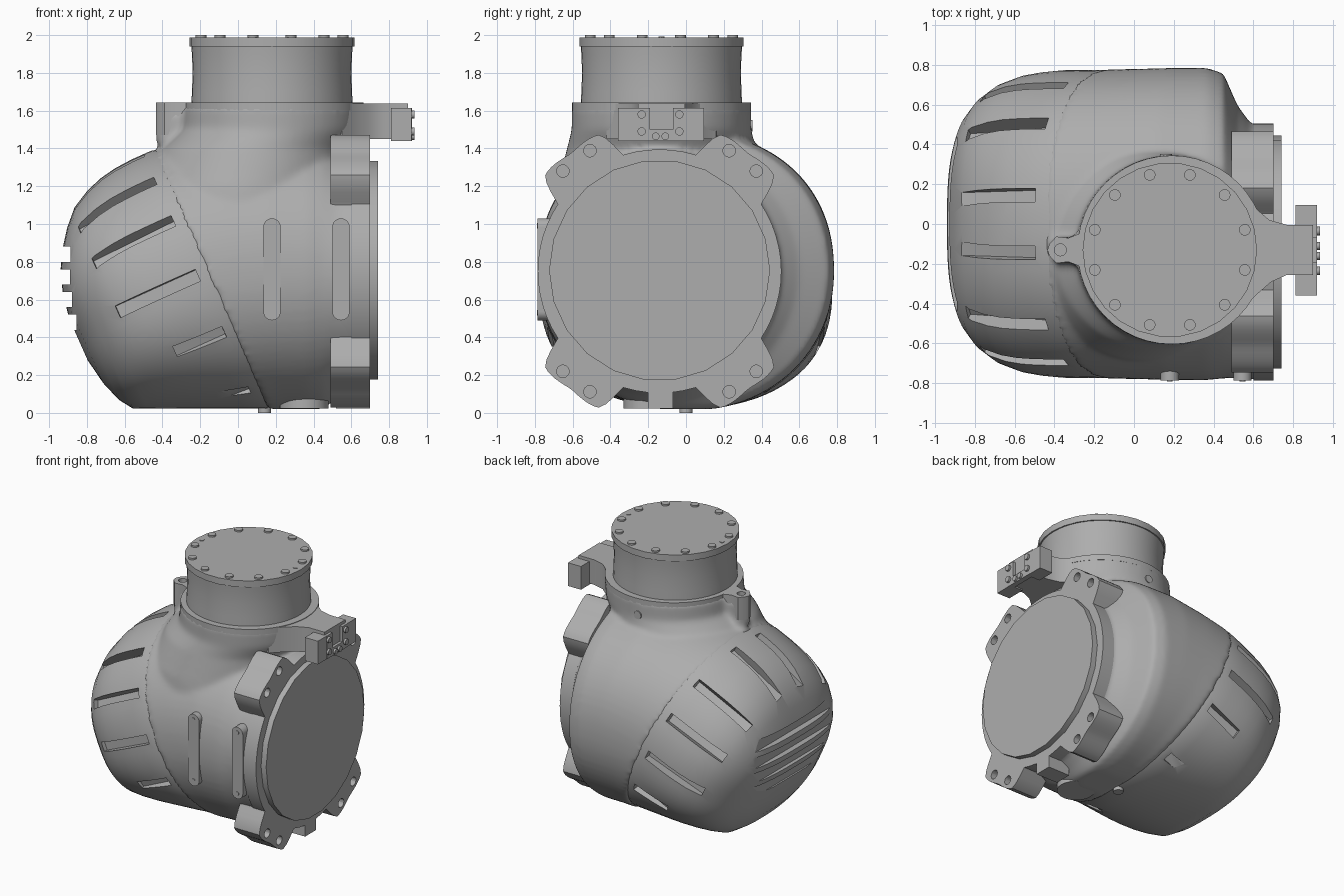
import bpy, bmesh
from math import sin, cos, pi, radians, copysign
from mathutils import Matrix, Vector

cube = bpy.data.objects.get("Cube")
if cube:
    bpy.data.objects.remove(cube, do_unlink=True)

grey = bpy.data.materials.new("cast_grey")
grey.use_nodes = True
COLOUR = (0.42, 0.42, 0.42, 1)
grey.diffuse_color = COLOUR
grey.node_tree.nodes["Principled BSDF"].inputs["Base Color"].default_value = COLOUR

UP = Matrix.Identity(4)
SIDE = Matrix(((0, 0, 1, 0), (1, 0, 0, 0), (0, 1, 0, 0), (0, 0, 0, 1)))  # local z to world x
FRONT = Matrix.Rotation(pi / 2, 4, 'X')                                  # local z to world -y
FLOOR = 0.02

# Tilted frame of the rear dome: x up the seam, y sideways, z out along the dome
D = Vector((-0.914, 0, -0.407)).normalized()
U = Vector((D.z, 0, -D.x))
DOME = Matrix.Translation((-0.145, 0, 0.7)) @ Matrix((U, (0, 1, 0), D)).transposed().to_4x4()


def make(name, bm, smooth=30):
    bmesh.ops.recalc_face_normals(bm, faces=bm.faces[:])
    mesh = bpy.data.meshes.new(name)
    bm.to_mesh(mesh)
    bm.free()
    mesh.materials.append(grey)
    ob = bpy.data.objects.new(name, mesh)
    bpy.context.collection.objects.link(ob)
    if smooth:
        soften(ob, smooth)
    return ob


def soften(ob, angle):
    bpy.ops.object.select_all(action='DESELECT')
    ob.select_set(True)
    bpy.context.view_layer.objects.active = ob
    bpy.ops.object.shade_smooth_by_angle(angle=radians(angle))


def bake(ob, angle):
    graph = bpy.context.evaluated_depsgraph_get()
    mesh = bpy.data.meshes.new_from_object(ob.evaluated_get(graph))
    ob.modifiers.clear()
    ob.data = mesh
    mesh.materials.clear()
    mesh.materials.append(grey)
    soften(ob, angle)


def cut(ob, bm, angle=30):
    tool = make("cutter", bm, 0)
    tool.hide_render = True
    mod = ob.modifiers.new("cut", 'BOOLEAN')
    mod.operation, mod.solver, mod.object = 'DIFFERENCE', 'EXACT', tool
    bake(ob, angle)
    bpy.data.objects.remove(tool, do_unlink=True)


def loft(bm, rings):
    rows = [[bm.verts.new(p) for p in ring] for ring in rings]
    n = len(rows[0])
    for a, b in zip(rows, rows[1:]):
        for i in range(n):
            j = (i + 1) % n
            bm.faces.new((a[i], a[j], b[j], b[i]))
    bm.faces.new(rows[0])
    bm.faces.new(rows[-1])


def section(top, low, wide, n, steps=80):
    """Rounded section (height, width), squarer above than below."""
    pts = []
    for i in range(steps):
        c, d = cos(2 * pi * (i + .5) / steps), sin(2 * pi * (i + .5) / steps)
        e = 2 / n if c > 0 else 2 / (1 + n / 2)
        pts.append((copysign((top if c > 0 else low) * abs(c) ** e, c), copysign(wide * abs(d) ** e, d)))
    return pts


def flatten_base(bm):
    geom = bm.verts[:] + bm.edges[:] + bm.faces[:]
    bmesh.ops.bisect_plane(bm, geom=geom, plane_co=(0, 0, FLOOR), plane_no=(0, 0, 1), clear_inner=True)
    bmesh.ops.holes_fill(bm, edges=[e for e in bm.edges if e.is_boundary])


def prism(bm, outline, lo, hi, mat=UP):
    loft(bm, [[mat @ Vector((x, y, h)) for x, y in outline] for h in (lo, hi)])


def circle(x, y, r, n=32):
    return [(x + r * cos(2 * pi * i / n), y + r * sin(2 * pi * i / n)) for i in range(n)]


def rect(x0, x1, y0, y1):
    return [(x0, y0), (x1, y0), (x1, y1), (x0, y1)]


def part(name, outlines, lo, hi, mat=UP):
    bm = bmesh.new()
    for outline in outlines:
        prism(bm, outline, lo, hi, mat)
    return make(name, bm)


def stadium(x, z0, z1, r, n=12):
    top = [(x + r * cos(pi * i / n), z1 - r + r * sin(pi * i / n)) for i in range(n + 1)]
    low = [(x - r * cos(pi * i / n), z0 + r - r * sin(pi * i / n)) for i in range(n + 1)]
    return top + low


# Housing: elbow body, flared neck and ear root fused into one casting
EAR = [(-.2, -.02), (-.33, -.07), (-.39, -.063), (-.425, -.1), (-.435, -.13),
       (-.425, -.16), (-.39, -.197), (-.33, -.19), (-.2, -.24)]
bm = bmesh.new()
rings = []
for x, y, z, tilt, ry, rz, n in [
        (-.145, 0, .701, 24, .776, .757, 2.2), (.02, 0, .73, 17, .779, .75, 2.2),
        (.2, 0, .75, 8, .784, .745, 2.2), (.37, 0, .75, 0, .784, .74, 2.15),
        (.45, -.01, .75, 0, .765, .73, 2.1), (.52, -.09, .75, 0, .685, .675, 2),
        (.59, -.14, .75, 0, .64, .64, 2), (.69, -.14, .75, 0, .64, .64, 2)]:
    t = radians(tilt)
    rings.append([(x - sin(t) * h, y + w, z + cos(t) * h) for h, w in section(rz, rz, ry, n)])
loft(bm, rings)
flatten_base(bm)
loft(bm, [[(px, py, z) for px, py in circle(x, -.13, r, 64)]
          for z, x, r in [(1.63, .19, .475), (1.5, .18, .475), (1.4, .1, .5), (1.2, .04, .55), (.9, .04, .6)]])
prism(bm, EAR, 1.42, 1.6)
housing = make("housing", bm, 0)
mod = housing.modifiers.new("fuse", 'REMESH')
mod.mode, mod.voxel_size = 'VOXEL', 0.018
mod = housing.modifiers.new("blend", 'SMOOTH')
mod.factor, mod.iterations = 0.5, 8
bake(housing, 50)

# Dome: rounded end, squarish above and kept off the floor below
bm = bmesh.new()
rings = []
for s, ru, ry, n in [(-.06, .742, .757, 2.2), (.01, .757, .773, 2.2), (.12, .757, .774, 2.2), (.22, .75, .773, 2.2),
                     (.31, .733, .765, 2.25), (.4, .702, .75, 2.3), (.5, .648, .715, 2.4), (.58, .565, .66, 2.6),
                     (.65, .47, .585, 2.8), (.7, .38, .5, 3), (.74, .265, .38, 3), (.766, .12, .2, 3)]:
    low = min(ru, (DOME.translation.z + D.z * s - FLOOR - .002) / U.z)
    rings.append([DOME @ Vector((h, w, s)) for h, w in section(ru, low, ry, n)])
loft(bm, rings)
dome = make("dome", bm, 50)

# Cooling grooves along the dome, mirrored side to side
bm = bmesh.new()
for angle, length, slope in [(11, .48, -8), (40, .48, -6), (62, .48, -5), (86, .47, -5), (111, .28, 1), (145, .16, -4)]:
    for side in (-1, 1):
        place = (DOME @ Matrix.Rotation(radians(side * angle), 4, 'Z') @ Matrix.Translation((.715, 0, .045))
                 @ Matrix.Rotation(radians(slope), 4, 'Y'))
        prism(bm, rect(0, .2, -.034, .034), 0, length, place)
# Wrapped slots across the end of the dome
END = Matrix(((0, 0, 1, 0), (0, 1, 0, 0), (-1, 0, 0, 0), (0, 0, 0, 1)))
for x, z in [(-.888, .84), (-.89, .72), (-.88, .6), (-.855, .48)]:
    prism(bm, stadium(0, -.5, .5, .04), -.15, 0, Matrix.Translation((x, 0, z)) @ END)
cut(dome, bm, 35)

# Collar rim with its ear
part("collar", [circle(.19, -.13, .474, 48)], 1.6, 1.642)
ear = part("collar_ear", [EAR], 1.47, 1.642)
bm = bmesh.new()
prism(bm, circle(-.37, -.13, .03, 20), 1.6, 1.7)
cut(ear, bm)
part("collar_plug", [circle(.16, 1.52, .03, 16)], -.352, -.3, FRONT)

# Waisted neck and bolted lid
bm = bmesh.new()
loft(bm, [[(x, y, z) for x, y in circle(.18, -.13, r, 48)]
          for z, r in [(1.6, .428), (1.7, .424), (1.8, .42), (1.9, .424), (1.95, .428)]])
make("neck", bm)
part("lid", [circle(.18, -.13, .438, 26)], 1.94, 1.988)
part("lid_bolts", [circle(.18 + .39 * cos(a), -.13 + .39 * sin(a), .029, 14)
                   for a in (radians(15 + 30 * k) for k in range(12))], 1.98, 2.0)
part("lid_pins", [circle(.18 + s * .39, -.13, .016, 10) for s in (-1, 1)], 1.98, 1.992)

# Flange: thin rim plus four deep double-bolt lugs
CY, CZ = -.14, .75
LUGS = (53, 127, 233, 307)


def flange_outline(base):
    pts = []
    for deg in range(0, 360, 2):
        off = min(abs((deg - lug + 180) % 360 - 180) for lug in LUGS)
        t = min(1, max(0, (23 - off) / 11))
        r = base + t * t * (3 - 2 * t) * (.78 - base + .015 * min(off, 8) / 8)
        pts.append((CY + r * cos(radians(deg)), CZ + r * sin(radians(deg))))
    return pts


flange = part("flange_lugs", [flange_outline(.6)], .49, .7, SIDE)
bm = bmesh.new()
for lug in LUGS:
    for d in (lug - 7, lug + 7):
        a = radians(d)
        prism(bm, circle(CY + .737 * cos(a), CZ + .737 * sin(a), .033, 18), .62, .8, SIDE)
cut(flange, bm)
part("flange_rim", [circle(CY, CZ, .645, 64)], .6, .7, SIDE)
part("flange_cover", [circle(CY, CZ + .005, .585, 22)], .69, .742, SIDE)

# Two raised front strips with screws
for n, x in enumerate((.18, .545)):
    part("front_strip_%d" % (n + 1), [stadium(x, .49, 1.03, .046)], .6, .787, FRONT)
    part("strip_screws_%d" % (n + 1), [circle(x, z, .014, 12) for z in (.53, .99)], .78, .79, FRONT)

# Side arm and clamp bar
part("arm", [[(.4, .2), (.55, .16), (.61, .08), (.68, .02), (.77, -.005), (.9, -.005), (.9, -.255),
              (.77, -.255), (.69, -.29), (.61, -.36), (.55, -.42), (.4, -.42)]], 1.45, 1.638)
part("clamp_blocks", [rect(-.36, -.22, 1.44, 1.615), rect(-.04, .095, 1.44, 1.615)], .81, .918, SIDE)
part("clamp_plate", [[(-.255, 1.44), (-.005, 1.44), (-.005, 1.615), (-.07, 1.615), (-.07, 1.5),
                      (-.19, 1.5), (-.19, 1.615), (-.255, 1.615)]], .88, .92, SIDE)
part("clamp_bolts", [circle(y, z, .022, 14) for y in (-.235, -.035) for z in (1.49, 1.58)]
     + [circle(y, 1.465, .02, 14) for y in (-.16, -.11)], .9, .935, SIDE)

# Underside foot, drain boss and seam stop
part("foot", [rect(-.2, -.07, .022, .2)], .52, .7, SIDE)
part("drain_boss", [circle(.35, -.2, .13, 28)], .022, .16)
part("seam_stop", [circle(.14, 0, .035, 16)], 0, .1)
